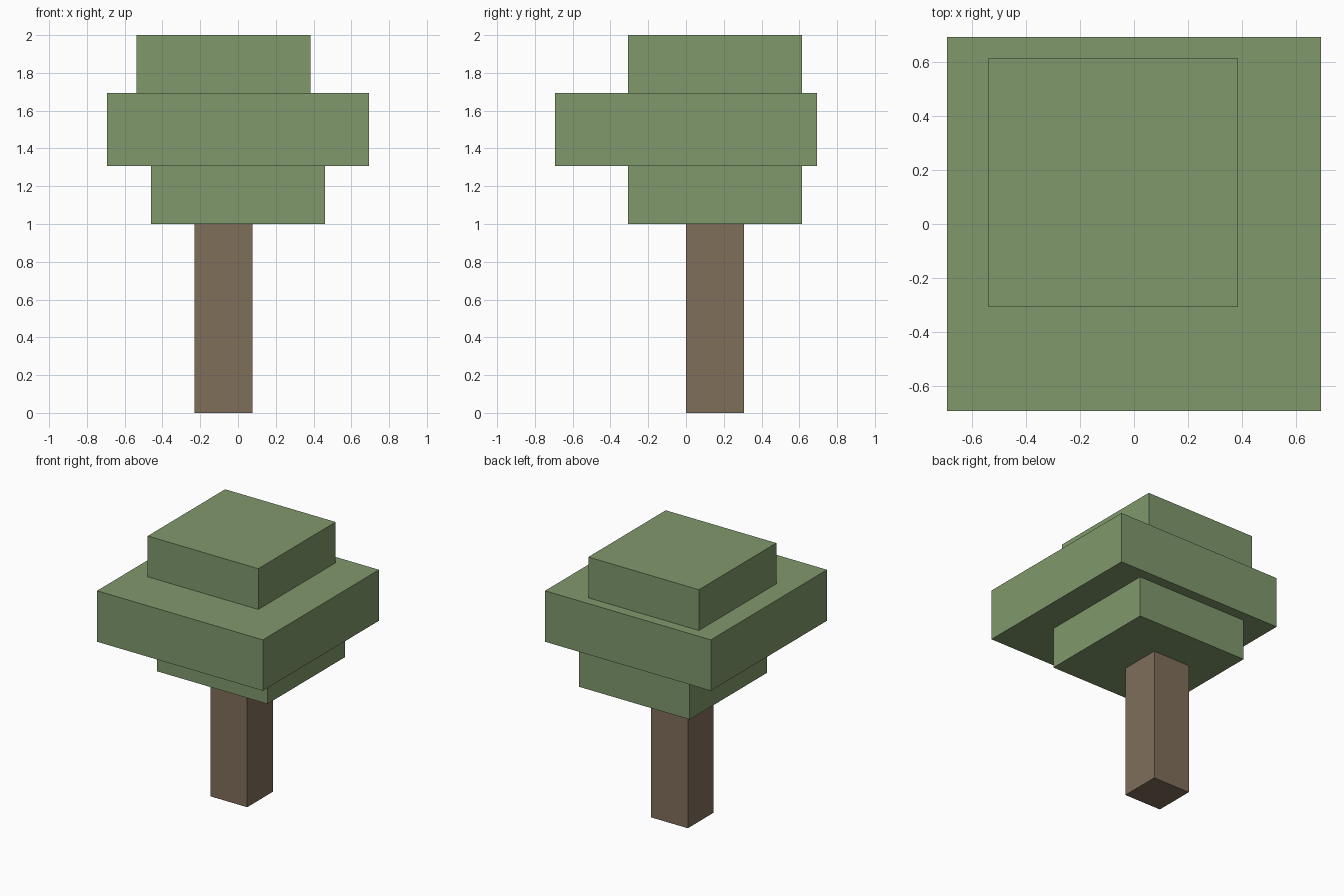
import bpy
import bmesh
from mathutils import Vector

cube = bpy.data.objects.get("Cube")
if cube:
    bpy.data.objects.remove(cube, do_unlink=True)

UNIT = 2 / 26  # the tree is 26 grid blocks tall


def make_material(name, color):
    mat = bpy.data.materials.new(name)
    mat.use_nodes = True
    mat.diffuse_color = color
    mat.node_tree.nodes["Principled BSDF"].inputs["Base Color"].default_value = color
    return mat


def make_box(name, low, high, mat):
    """Box between two corners given in grid blocks."""
    low, high = Vector(low) * UNIT, Vector(high) * UNIT
    bm = bmesh.new()
    bmesh.ops.create_cube(bm, size=1)
    bmesh.ops.scale(bm, vec=high - low, verts=bm.verts)
    mesh = bpy.data.meshes.new(name)
    bm.to_mesh(mesh)
    bm.free()
    mesh.materials.append(mat)
    obj = bpy.data.objects.new(name, mesh)
    obj.location = (low + high) / 2
    bpy.context.collection.objects.link(obj)


bark = make_material("brown bark", (0.216, 0.156, 0.102, 1))
leaves = make_material("green leaves", (0.216, 0.314, 0.15, 1))

# Trunk, standing off centre
make_box("trunk", (-3, 0, 0), (1, 4, 13), bark)

# Three stacked slabs of foliage
make_box("lower_foliage", (-6, -4, 13), (6, 8, 17), leaves)
make_box("middle_foliage", (-9, -9, 17), (9, 9, 22), leaves)
make_box("upper_foliage", (-7, -4, 22), (5, 8, 26), leaves)
